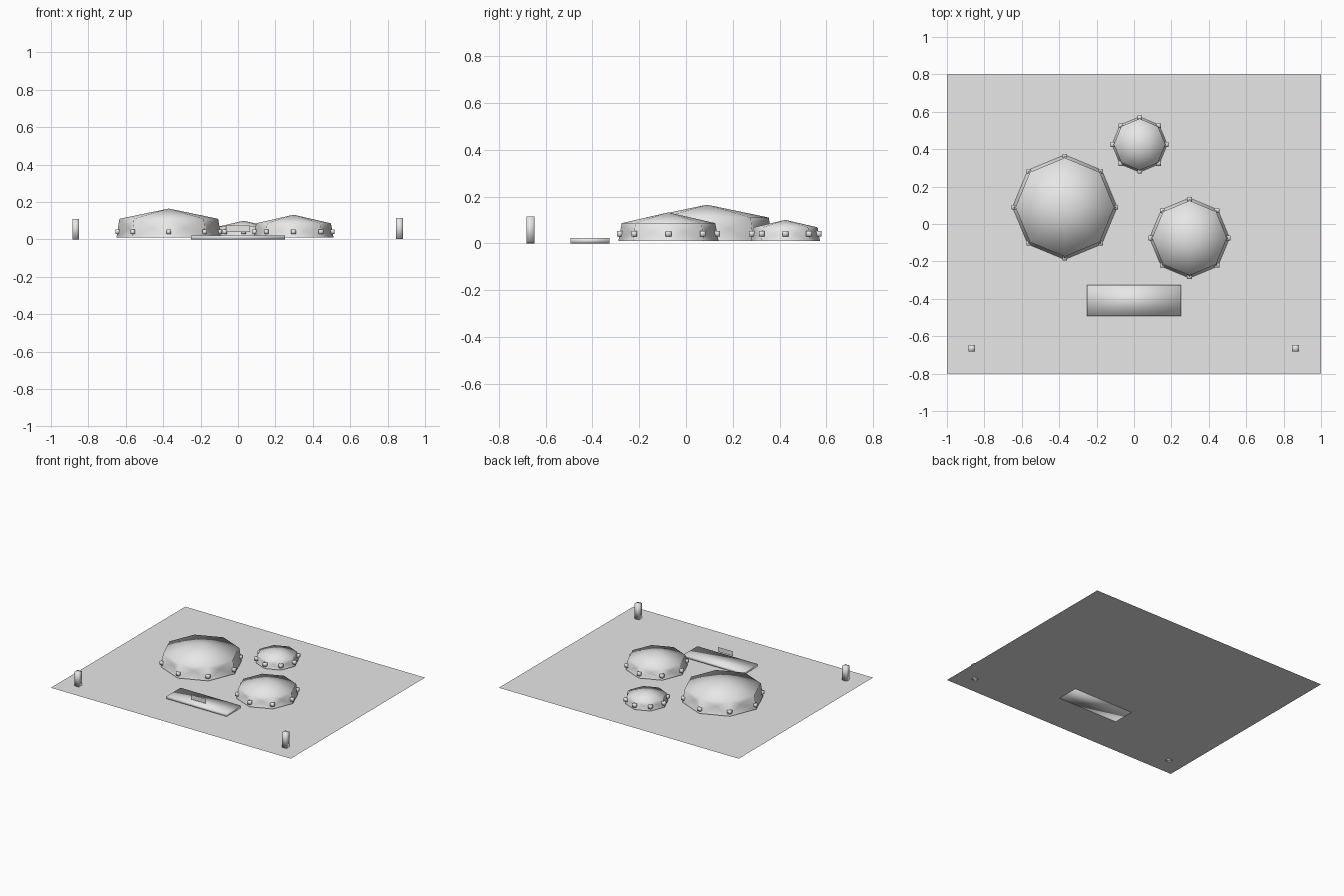
import bpy, bmesh
from math import cos, sin, pi

if "Cube" in bpy.data.objects:
    bpy.data.objects.remove(bpy.data.objects["Cube"])

grey = bpy.data.materials.new("plain_grey")
grey.diffuse_color = (0.8, 0.8, 0.8, 1)
grey.use_nodes = True
grey.node_tree.nodes["Principled BSDF"].inputs["Base Color"].default_value = grey.diffuse_color


def finish(name, bm, normals=True):
    if normals:
        bmesh.ops.recalc_face_normals(bm, faces=bm.faces[:])
    for f in bm.faces:
        f.smooth = True
    me = bpy.data.meshes.new(name)
    bm.to_mesh(me)
    bm.free()
    me.materials.append(grey)
    ob = bpy.data.objects.new(name, me)
    bpy.context.collection.objects.link(ob)
    return ob


def add_box(bm, centre, size):
    made = bmesh.ops.create_cube(bm, size=1)["verts"]
    for v in made:
        v.co = [c + a * s for c, a, s in zip(centre, v.co, size)]


def box(name, centre, size):
    bm = bmesh.new()
    add_box(bm, centre, size)
    return finish(name, bm)


def sheet(name, corners):
    bm = bmesh.new()
    bm.faces.new([bm.verts.new(c) for c in corners])
    return finish(name, bm, normals=False)


def dome(name, cx, cy, r_base, r_top, z_top, z_apex, sides=8):
    """Eight-sided shallow roof on walls whose panels are pressed inward."""
    bm = bmesh.new()
    z_base = 0.01

    def point(r, a, z):
        return bm.verts.new((cx + r * cos(a), cy + r * sin(a), z))

    step = 2 * pi / sides
    base = [point(r_base, i * step, z_base) for i in range(sides)]
    top = [point(r_top, i * step, z_top) for i in range(sides)]
    apex = bm.verts.new((cx, cy, z_apex))
    for i in range(sides):
        j = (i + 1) % sides
        bm.faces.new((top[i], top[j], apex))
        dent = point(r_base * 0.8, (i + 0.5) * step, (z_base + z_top) / 2)
        ring = (base[i], base[j], top[j], top[i])
        for k in range(4):
            bm.faces.new((ring[k], ring[(k + 1) % 4], dent))
    finish(name, bm, normals=False)

    # small blocks on the wall corners
    bm = bmesh.new()
    r = (r_base + r_top) / 2
    for i in range(sides):
        a = i * step
        add_box(bm, (cx + r * cos(a), cy + r * sin(a), 0.041), (0.025, 0.025, 0.025))
    finish(name + "_corner_blocks", bm)


# ground
sheet("ground_sheet", [(-1, -0.8, 0.002), (1, -0.8, 0.002), (1, 0.8, 0.002), (-1, 0.8, 0.002)])

# domes
dome("large_dome", -0.37, 0.09, 0.28, 0.264, 0.11, 0.165)
dome("medium_dome", 0.297, -0.075, 0.214, 0.2, 0.086, 0.132)
dome("small_dome", 0.03, 0.425, 0.148, 0.138, 0.068, 0.1)

# low platform and upright sign
box("platform", (0, -0.41, 0.011), (0.5, 0.166, 0.022))
sheet("sign", [(-0.063, -0.47, 0.04), (0.063, -0.47, 0.04),
               (0.063, -0.47, 0.075), (-0.063, -0.47, 0.075)])

# front posts
box("left_post", (-0.868, -0.665, 0.054), (0.036, 0.036, 0.108))
box("right_post", (0.864, -0.665, 0.058), (0.036, 0.036, 0.114))
